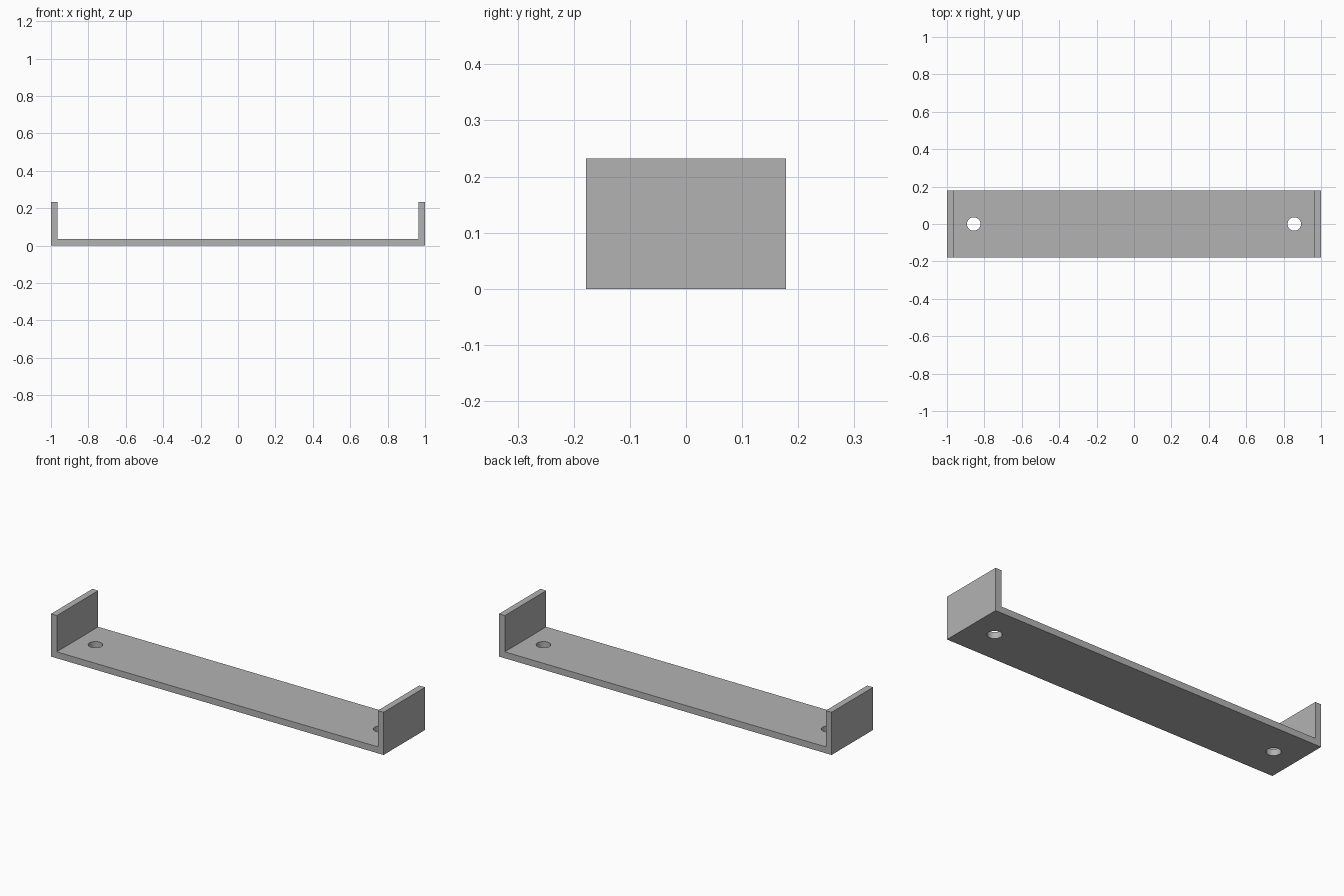
import bpy
import bmesh
import math

cube = bpy.data.objects.get("Cube")
if cube:
    bpy.data.objects.remove(cube, do_unlink=True)

HALF_DEPTH, HEIGHT, THICK = 0.178, 0.232, 0.035
HOLE_X, HOLE_RADIUS = 0.857, 0.036

grey = bpy.data.materials.new("plain grey")
grey.use_nodes = True
colour = (0.45, 0.45, 0.45, 1)
grey.diffuse_color = colour
grey.node_tree.nodes["Principled BSDF"].inputs["Base Color"].default_value = colour

# Channel bracket: a U profile extruded from front to back
inner = 1 - THICK
profile = [(-1, 0), (1, 0), (1, HEIGHT), (inner, HEIGHT), (inner, THICK),
           (-inner, THICK), (-inner, HEIGHT), (-1, HEIGHT)]
bm = bmesh.new()
face = bm.faces.new([bm.verts.new((x, -HALF_DEPTH, z)) for x, z in profile])
extruded = bmesh.ops.extrude_face_region(bm, geom=[face])["geom"]
bmesh.ops.translate(bm, vec=(0, 2 * HALF_DEPTH, 0),
                    verts=[g for g in extruded if isinstance(g, bmesh.types.BMVert)])
bmesh.ops.recalc_face_normals(bm, faces=bm.faces)
mesh = bpy.data.meshes.new("bracket")
bm.to_mesh(mesh)
bm.free()
mesh.materials.append(grey)
bracket = bpy.data.objects.new("bracket", mesh)
bpy.context.collection.objects.link(bracket)

# Screw holes through the base, one near each end
for side in (-1, 1):
    bpy.ops.mesh.primitive_cylinder_add(vertices=48, radius=HOLE_RADIUS, depth=4 * THICK,
                                        location=(side * HOLE_X, 0, THICK / 2))
    cutter = bpy.context.object
    cutter.name = "hole_cutter"
    cutter.hide_render = True
    cutter.data.materials.append(grey)
    cut = bracket.modifiers.new("screw hole", "BOOLEAN")
    cut.operation = "DIFFERENCE"
    cut.solver = "EXACT"
    cut.object = cutter
    bpy.context.view_layer.objects.active = bracket
    bpy.ops.object.modifier_apply(modifier=cut.name)
    bpy.data.objects.remove(cutter, do_unlink=True)

# Smooth hole walls, sharp bracket edges
bpy.ops.object.select_all(action="DESELECT")
bracket.select_set(True)
bpy.context.view_layer.objects.active = bracket
bpy.ops.object.shade_smooth_by_angle(angle=math.radians(30))
